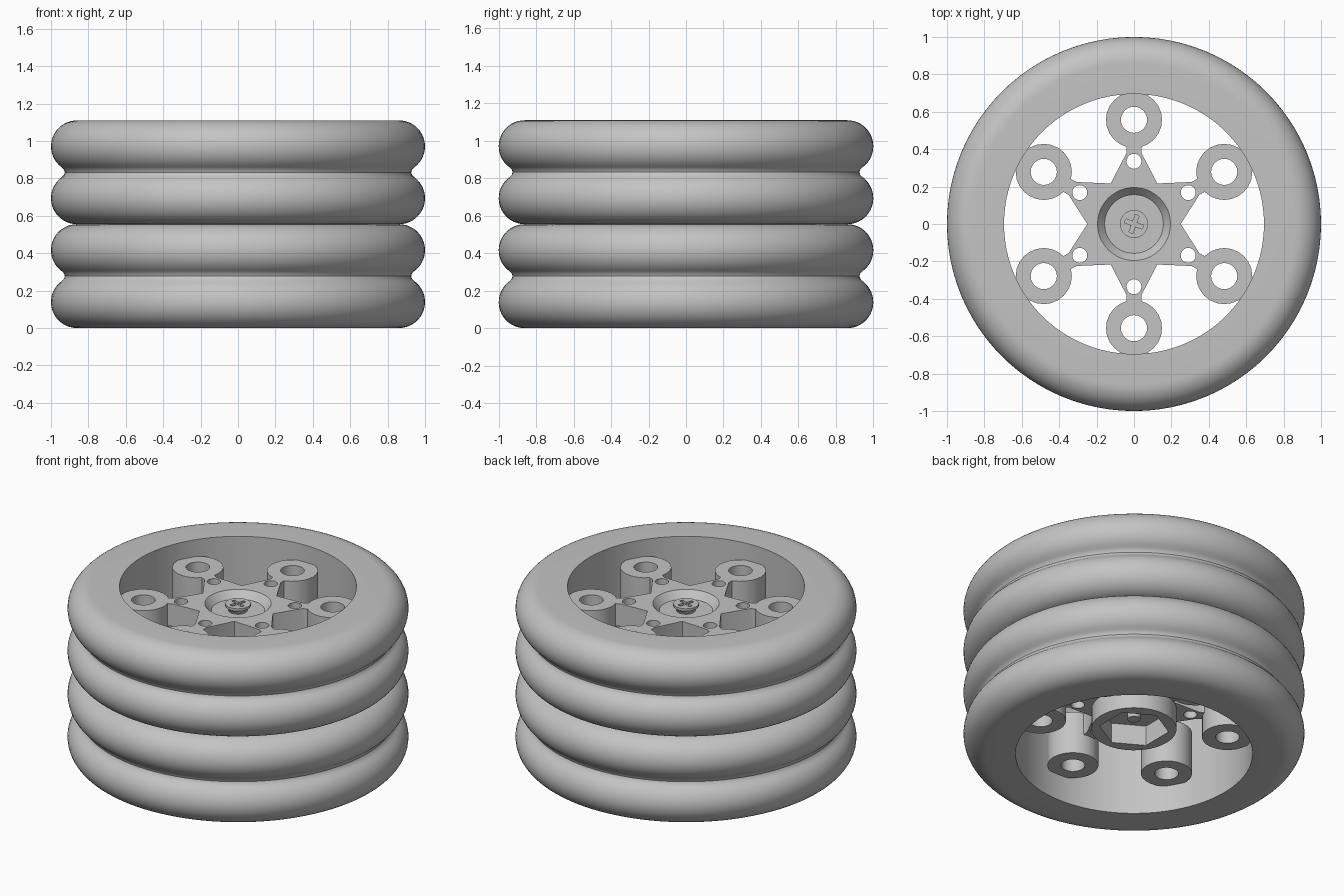
import bpy, bmesh, math
from math import cos, sin, pi, radians

if "Cube" in bpy.data.objects:
    bpy.data.objects.remove(bpy.data.objects["Cube"])

GREY = (0.55, 0.55, 0.55, 1)
mat = bpy.data.materials.new("plain grey")
mat.use_nodes = True
mat.diffuse_color = GREY
mat.node_tree.nodes["Principled BSDF"].inputs["Base Color"].default_value = GREY

H = 0.555          # height of one wheel
TOP = 0.445        # top of the spokes
STAR = 0.30        # underside of the spokes
LOW = 0.17         # underside of hub and bosses
ARMS = [radians(30 + 60 * i) for i in range(6)]


def finish(bm, name, angle):
    """Make one object per stacked wheel, sharing the mesh."""
    bmesh.ops.recalc_face_normals(bm, faces=bm.faces)
    mesh = bpy.data.meshes.new(name)
    bm.to_mesh(mesh)
    bm.free()
    mesh.materials.append(mat)
    for prefix, z in (("lower", 0), ("upper", H)):
        ob = bpy.data.objects.new(f"{prefix}_{name}", mesh)
        bpy.context.collection.objects.link(ob)
        ob.location.z = z
    bpy.ops.object.select_all(action="DESELECT")
    ob.select_set(True)
    bpy.context.view_layer.objects.active = ob
    bpy.ops.object.shade_smooth_by_angle(angle=radians(angle))


def circle(r, n, cx=0, cy=0, start=0):
    return [(cx + r * cos(start + 2 * pi * i / n), cy + r * sin(start + 2 * pi * i / n))
            for i in range(n)]


def plate(name, loops, z0, z1, angle=30):
    """Fill nested outlines (outer edge and holes) and extrude them."""
    bm = bmesh.new()
    for pts in loops:
        vs = [bm.verts.new((x, y, z0)) for x, y in pts]
        for a, b in zip(vs, vs[1:] + vs[:1]):
            bm.edges.new((a, b))
    bmesh.ops.triangle_fill(bm, use_beauty=True, edges=bm.edges[:], normal=(0, 0, 1))
    ext = bmesh.ops.extrude_face_region(bm, geom=bm.faces[:], use_keep_orig=True)
    for v in ext["geom"]:
        if isinstance(v, bmesh.types.BMVert):
            v.co.z = z1
    finish(bm, name, angle)


def lathe(name, profile, n, closed=False, angle=30):
    bm = bmesh.new()
    vs = [bm.verts.new((r, 0, z)) for r, z in profile]
    pairs = list(zip(vs, vs[1:]))
    if closed:
        pairs.append((vs[-1], vs[0]))
    es = [bm.edges.new(p) for p in pairs]
    bmesh.ops.spin(bm, geom=vs + es, cent=(0, 0, 0), axis=(0, 0, 1),
                   angle=2 * pi, steps=n, use_duplicate=False)
    bmesh.ops.remove_doubles(bm, verts=bm.verts, dist=0.0001)
    finish(bm, name, angle)


# Tyre: two rounded lobes with a groove between, straight inner wall
R = H / 4
lobe = [(1 - R + R * cos(radians(a)), R + R * sin(radians(a))) for a in range(-90, 55, 8)]
half = [(0.695, 0)] + lobe + [(0.93, 0.264)]
profile = half + [(0.926, H / 2)] + [(r, H - z) for r, z in reversed(half)]
lathe("tyre", profile, 96, closed=True)

# Six-armed spoke plate with bolt holes and a central opening
star = []
for a in ARMS:
    for r, t in ((0.25 * cos(pi / 6), -0.125), (0.38, -0.04), (0.412, -0.04),
                 (0.412, 0.04), (0.38, 0.04)):
        star.append((r * cos(a) - t * sin(a), r * sin(a) + t * cos(a)))
bolt_holes = [circle(0.04, 20, 0.335 * cos(a), 0.335 * sin(a)) for a in ARMS]
plate("spoke_plate", [star, circle(0.195, 48)] + bolt_holes, STAR, TOP)

# Tubular bosses joining the arms to the tyre wall
for i, a in enumerate(ARMS):
    x, y = 0.557 * cos(a), 0.557 * sin(a)
    plate(f"boss_{i + 1}", [circle(0.15, 24, x, y), circle(0.07, 24, x, y)], LOW, TOP)

# Hub with hexagonal socket underneath and a shallow dish on top
plate("hub_socket", [circle(0.25, 48), circle(0.205, 6, start=ARMS[0])], LOW, STAR)
lathe("hub_dish", [(0, 0.4), (0.157, 0.4), (0.195, TOP), (0.195, STAR), (0.0, STAR)], 48)

# Screw with a cross recess in its head
lathe("screw", [(0, 0.235), (0.038, 0.235), (0.038, 0.39), (0.055, 0.4), (0.06, 0.415),
                (0.075, 0.43), (0, 0.43)], 32)
w, l = 0.011, 0.05
cross = []
for i in range(4):
    a = radians(-20) + i * pi / 2
    for x, y in ((l, -w), (l, w), (w, w)):
        cross.append((x * cos(a) - y * sin(a), x * sin(a) + y * cos(a)))
plate("screw_head_top", [circle(0.075, 32), cross], 0.43, TOP)
